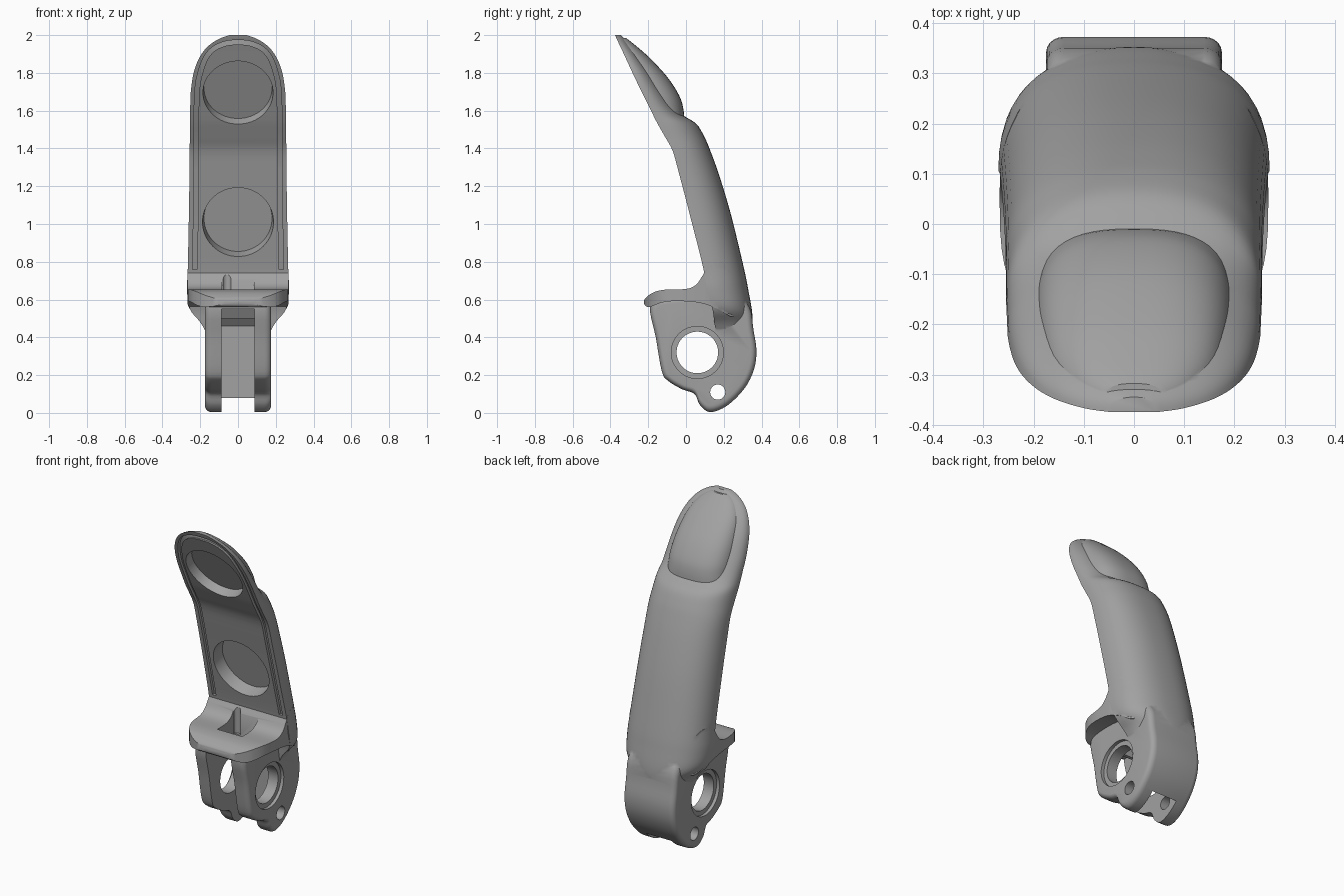
import bpy, bmesh, math
from mathutils import Vector, Matrix

if "Cube" in bpy.data.objects:
    bpy.data.objects.remove(bpy.data.objects["Cube"])

grey = bpy.data.materials.new("satin grey")
grey.use_nodes = True
grey.diffuse_color = (0.36, 0.36, 0.36, 1)
grey.node_tree.nodes["Principled BSDF"].inputs["Base Color"].default_value = (0.36, 0.36, 0.36, 1)


def spline(pts, steps=4, closed=False):
    """Catmull-Rom curve through the points."""
    p = [Vector(q) for q in pts]
    n = len(p)
    out = []
    for i in range(n if closed else n - 1):
        if closed:
            a, b, c, d = (p[(i + k) % n] for k in (-1, 0, 1, 2))
        else:
            a, b, c, d = (p[min(max(i + k, 0), n - 1)] for k in (-1, 0, 1, 2))
        for s in range(steps):
            t = s / steps
            out.append(0.5 * (2 * b + (c - a) * t + (2 * a - 5 * b + 4 * c - d) * t * t
                              + (3 * b - a - 3 * c + d) * t ** 3))
    if not closed:
        out.append(p[-1])
    return out


def finish(name, bm):
    bmesh.ops.recalc_face_normals(bm, faces=bm.faces)
    mesh = bpy.data.meshes.new(name)
    bm.to_mesh(mesh)
    bm.free()
    mesh.materials.append(grey)
    ob = bpy.data.objects.new(name, mesh)
    bpy.context.scene.collection.objects.link(ob)
    return ob


def loft(name, rings):
    bm = bmesh.new()
    rows = [[bm.verts.new(v) for v in r] for r in rings]
    n = len(rows[0])
    for a, b in zip(rows, rows[1:]):
        for i in range(n):
            j = (i + 1) % n
            bm.faces.new((a[i], a[j], b[j], b[i]))
    bm.faces.new(rows[0][::-1])
    bm.faces.new(rows[-1])
    return finish(name, bm)


def prism(name, pts, lo, hi, along_x=True):
    """Extrude a (y, z) outline along x, or an (x, y) outline along z."""
    place = (lambda p, h: (h, p[0], p[1])) if along_x else (lambda p, h: (p[0], p[1], h))
    return loft(name, [[place(p, h) for p in pts] for h in (lo, hi)])


def rod(name, r1, r2, centre, axis, depth, sides=64):
    bm = bmesh.new()
    turn = Vector(axis).to_track_quat('Z', 'Y').to_matrix().to_4x4()
    bmesh.ops.create_cone(bm, cap_ends=True, segments=sides, radius1=r1, radius2=r2,
                          depth=depth, matrix=Matrix.Translation(centre) @ turn)
    return finish(name, bm)


def volume(mesh):
    bm = bmesh.new()
    bm.from_mesh(mesh)
    v = bm.calc_volume()
    bm.free()
    return v


def combine(ob, tool, how='DIFFERENCE'):
    """Boolean with the first solver that gives a sound solid."""
    old = volume(ob.data)
    mod = ob.modifiers.new("combine", 'BOOLEAN')
    mod.object, mod.operation = tool, how
    done = False
    for solver in ('MANIFOLD', 'EXACT', 'FLOAT'):
        mod.solver = solver
        bpy.context.view_layer.update()
        graph = bpy.context.evaluated_depsgraph_get()
        mesh = bpy.data.meshes.new_from_object(ob.evaluated_get(graph))
        new = volume(mesh)
        if 0.3 * old < new < 3 * old and abs(new - old) > 1e-7:
            done = True
            break
    ob.modifiers.remove(mod)
    if done:
        ob.data = mesh
    if done or how != 'UNION':
        bpy.data.objects.remove(tool)


def half_oval(w, f, b, z, power, count=28):
    """Section with a flat front and a rounded back."""
    ring = []
    for i in range(count + 1):
        a = math.pi * i / count
        c, s = math.cos(a), max(math.sin(a), 0)
        ring.append((math.copysign(abs(c) ** (2 / power), c) * w, f + (b - f) * s ** (2 / power), z))
    return ring


# Finger shell: height, front, back, half width
rows = spline([(.42, .16, .345, .165), (.48, .15, .353, .2), (.55, .14, .348, .255),
               (.65, .11, .33, .27), (.76, .093, .308, .266), (1.05, .02, .238, .26),
               (1.26, -.035, .175, .257), (1.385, -.07, .13, .256), (1.46, -.11, .098, .255),
               (1.53, -.15, .055, .255), (1.575, -.173, -.015, .254), (1.62, -.195, -.06, .253),
               (1.7, -.235, -.115, .25), (1.8, -.283, -.18, .235), (1.88, -.32, -.24, .205),
               (1.94, -.348, -.29, .16), (1.98, -.367, -.325, .1), (2, -.375, -.345, .045)])
finger = loft("finger_link", [half_oval(w, f, b, z, 2.4) for z, f, b, w in rows])


def front_y(z):
    for a, b in zip(rows, rows[1:]):
        if a[0] <= z <= b[0]:
            return a[1] + (b[1] - a[1]) * (z - a[0]) / (b[0] - a[0])


# Fingernail dome
nail_rows = spline([(1.54, -.13, -.008, .195), (1.61, -.17, -.014, .197), (1.68, -.205, -.036, .198),
                    (1.777, -.255, -.098, .19), (1.88, -.305, -.193, .165),
                    (1.95, -.335, -.273, .115), (1.985, -.35, -.318, .06)])
combine(finger, loft("nail", [half_oval(w, f, b, z, 2.6) for z, f, b, w in nail_rows]), 'UNION')

# Front ledge: side profile trimmed by a rounded plan
ledge = prism("ledge", spline([(-.222, .595), (-.18, .634), (-.114, .652), (0, .656), (.055, .68),
                               (.09, .73), (.13, .78), (.22, .76), (.29, .6), (.25, .51), (.17, .55),
                               (.06, .585), (-.1, .59), (-.2, .56)], closed=True), -.4, .4)
plan = [(x, y) for x, y, z in half_oval(.268, .06, -.222, 0, 3.2)]
plan += [(x, y) for x, y, z in half_oval(.268, .06, .33, 0, 2.4)][::-1][1:-1]
combine(ledge, prism("plan", plan, .3, 1, False), 'INTERSECT')
combine(finger, ledge, 'UNION')

# Knuckle block with rounded side edges
outline = spline([(-.19, .57), (-.16, .4), (-.128, .22), (-.095, .17), (-.02, .125), (.045, .1),
                  (.075, .04), (.13, .004), (.22, .04), (.31, .13), (.36, .23), (.373, .33),
                  (.357, .44), (.335, .56), (.25, .61), (-.1, .61)], closed=True)
middle = Vector((.1, .32))
rings = []
for side in (-1, 1):
    for step in range(6)[::side]:
        a = math.pi / 2 * step / 5
        scale = 1 - .11 * (1 - math.cos(a))
        x = side * (.14 + .035 * math.sin(a))
        rings.append([(x, *(middle + (p - middle) * scale)) for p in outline])
combine(finger, loft("knuckle", rings), 'UNION')

# Fork slot, opening in the ledge and its small keyway
slot = [(-.5, -.2), (.265, -.2), (.265, .46), (.23, .5), (-.1, .5), (-.13, .55), (-.5, .55)]
combine(finger, prism("slot", slot, -.087, .087))
opening = [(-.08, .4), (.075, .4), (.075, .8), (-.08, .8)]
combine(finger, prism("ledge_opening", opening, -.085, .085))
combine(finger, rod("keyway", .022, .022, (-.058, .07, .65), (0, 0, 1), .16, 24))

# Axle hole with counterbores, and the pin hole
combine(finger, rod("axle_hole", .11, .11, (0, .06, .32), (1, 0, 0), 1))
for side in (-1, 1):
    combine(finger, rod("counterbore", .138, .138, (side * .2, .06, .32), (1, 0, 0), .09))
combine(finger, rod("pin_hole", .04, .04, (0, .168, .11), (1, 0, 0), 1, 32))

# Round dishes in the front pad
for z, slope, depth in ((1.01, -.25, .08), (1.695, -.5, .055)):
    normal = Vector((0, -1, slope)).normalized()
    centre = Vector((0, front_y(z), z)) + normal * (.1 - depth)
    combine(finger, rod("dish", .18, .2, centre, normal, .2))

# Seal groove along the rim of the front pad
arch = spline([(.228, .76), (.222, 1.2), (.221, 1.5), (.217, 1.7), (.2, 1.8), (.17, 1.88),
               (.125, 1.93), (.06, 1.957), (0, 1.962)])
path = [(x, z) for x, z in arch] + [(-x, z) for x, z in arch[-2::-1]]
groove = []
for i, (x, z) in enumerate(path):
    a, b = path[max(i - 1, 0)], path[min(i + 1, len(path) - 1)]
    side = Vector((b[1] - a[1], 0, a[0] - b[0])).normalized() * .012
    mid = Vector((x, front_y(z), z))
    deep = Vector((0, .018, 0))
    groove.append([mid + side - deep, mid - side - deep, mid - side + deep, mid + side + deep])
combine(finger, loft("groove", groove))

# Smooth surfaces with crisp edges
bpy.ops.object.select_all(action='DESELECT')
finger.select_set(True)
bpy.context.view_layer.objects.active = finger
bpy.ops.object.shade_smooth_by_angle(angle=math.radians(32))
